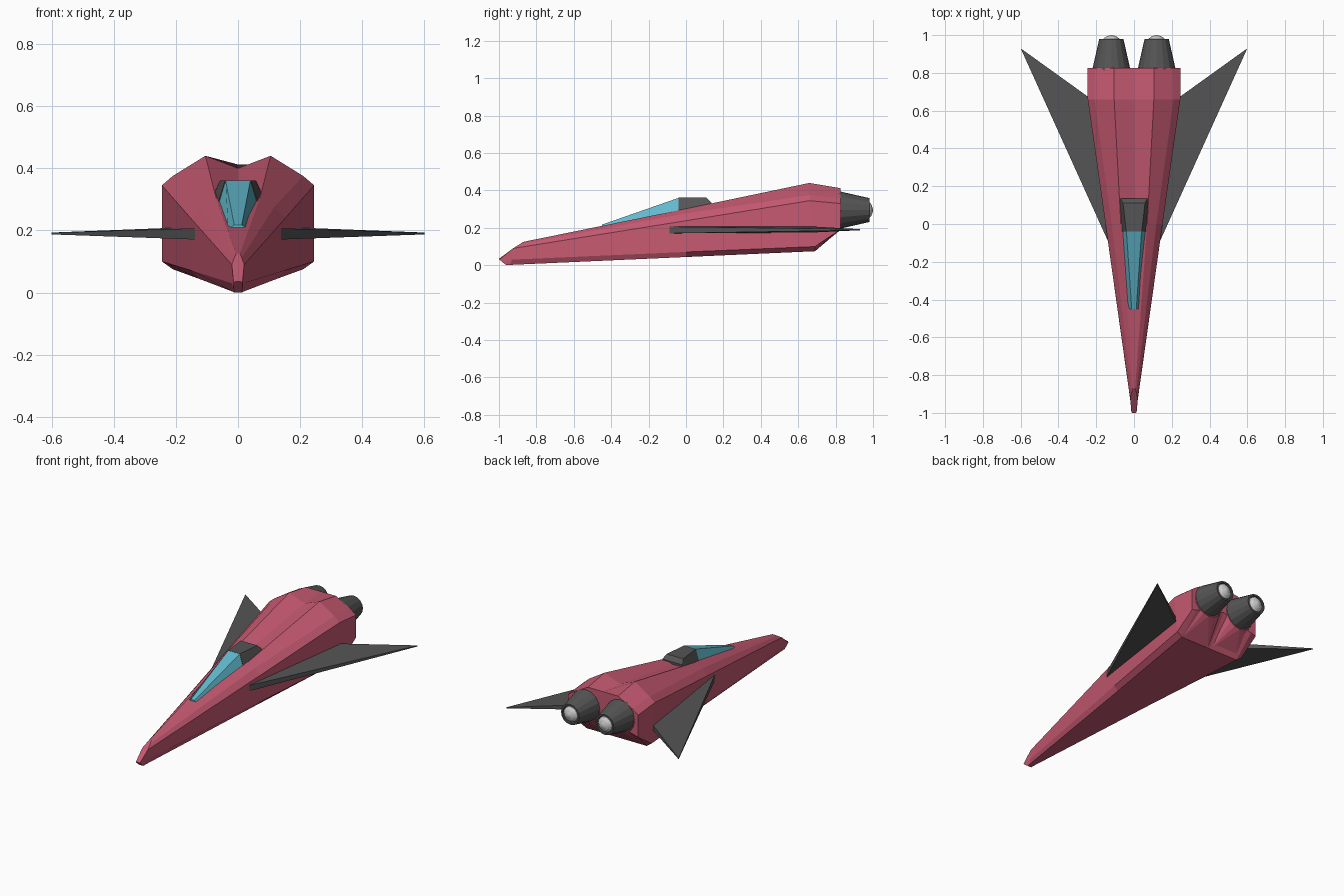
import bpy, bmesh, math

if "Cube" in bpy.data.objects:
    bpy.data.objects.remove(bpy.data.objects["Cube"])


def material(name, rgb):
    m = bpy.data.materials.new(name)
    m.diffuse_color = (*rgb, 1)
    m.use_nodes = True
    m.node_tree.nodes["Principled BSDF"].inputs["Base Color"].default_value = m.diffuse_color
    return m


RED = material("red_hull", (0.56, 0.10, 0.165))
DARK = material("dark_metal", (0.09, 0.09, 0.09))
GLASS = material("cyan_glass", (0.12, 0.48, 0.60))


def finish(bm, name, mat):
    bmesh.ops.recalc_face_normals(bm, faces=bm.faces)
    me = bpy.data.meshes.new(name)
    bm.to_mesh(me)
    bm.free()
    if mat:
        me.materials.append(mat)
    ob = bpy.data.objects.new(name, me)
    bpy.context.collection.objects.link(ob)
    return ob


def loft(name, rings, mat=None):
    """Skin equal-length point rings and cap both ends."""
    bm = bmesh.new()
    vs = [[bm.verts.new(p) for p in r] for r in rings]
    n = len(rings[0])
    for a, b in zip(vs, vs[1:]):
        for i in range(n):
            j = (i + 1) % n
            bm.faces.new((a[i], a[j], b[j], b[i]))
    bm.faces.new(vs[0])
    bm.faces.new(vs[-1])
    return finish(bm, name, mat)


def sym(half):
    """Complete a right-hand half outline by mirroring it over x = 0."""
    return half + [(-x, y, z) for x, y, z in reversed(half) if x > 0]


def circle(cx, y, cz, r, n=16):
    return [(cx + r * math.cos(2 * math.pi * i / n), y,
             cz + r * math.sin(2 * math.pi * i / n)) for i in range(n)]


# Fuselage: half sections from ridge, over shoulder, to keel
sections = [
    [(0, -1, .035), (.008, -1, .035), (.011, -1, .034), (.014, -.997, .03),
     (.014, -.98, .015), (.013, -.96, 0), (0, -.96, 0)],
    [(0, -.87, .125), (.006, -.87, .125), (.012, -.89, .112), (.02, -.925, .09),
     (.02, -.93, .03), (.015, -.94, .002), (0, -.94, .002)],
    [(0, 0, .30), (.07, 0, .302), (.118, 0, .277), (.151, 0, .238),
     (.151, 0, .071), (.125, 0, .044), (0, 0, .044)],
    [(0, .66, .40), (.105, .66, .44), (.21, .66, .375), (.245, .66, .345),
     (.245, .69, .10), (.21, .69, .075), (0, .69, .075)],
    [(0, .825, .412), (.105, .825, .412), (.205, .825, .358), (.245, .825, .33),
     (.245, .825, .19), (.21, .825, .20), (0, .825, .26)],
]
loft("fuselage", [sym(s) for s in sections], RED)

# Canopy glass and the fairing behind it


def frame(y, top_x, top_z, low_x, low_z):
    return [(top_x, y, top_z), (low_x, y, low_z), (-low_x, y, low_z), (-top_x, y, top_z)]


loft("canopy_glass", [frame(-.45, .012, .217, .032, .205),
                      frame(-.04, .04, .36, .062, .285)], GLASS)
loft("canopy_fairing", [frame(-.04, .041, .361, .065, .285),
                        frame(.11, .058, .361, .08, .31),
                        frame(.135, .07, .335, .08, .31)], DARK)

for side, label in ((1, "right"), (-1, "left")):
    # Swept delta wing, thick at the root and thin at the tip
    top = [(.12, -.13, .207), (.60, .93, .193), (.245, .675, .207), (.12, .59, .207)]
    low = [(.12, -.13, .17), (.60, .93, .187), (.245, .675, .175), (.12, .59, .175)]
    loft(label + "_wing", [[(side * x, y, z) for x, y, z in r] for r in (top, low)], DARK)

    # Faceted engine fairing blending into the belly edge
    cx = side * .12
    bm = bmesh.new()
    for p in circle(cx, .828, .29, .1) + [(side * .01, .69, .078), (side * .205, .69, .078)]:
        bm.verts.new(p)
    bmesh.ops.convex_hull(bm, input=bm.verts)
    finish(bm, label + "_engine_fairing", RED)

    # Tapered nozzle with a recessed mouth
    loft(label + "_nozzle", [circle(cx, y, .295, r) for y, r in
                             ((.80, .098), (.83, .098), (.98, .064), (.98, .054), (.96, .05))], DARK)

    # Domed exhaust light
    loft(label + "_exhaust", [circle(cx, y, .295, r) for y, r in
                              ((.955, .05), (.976, .048), (.99, .032), (.998, .012), (1.0, .002))])
